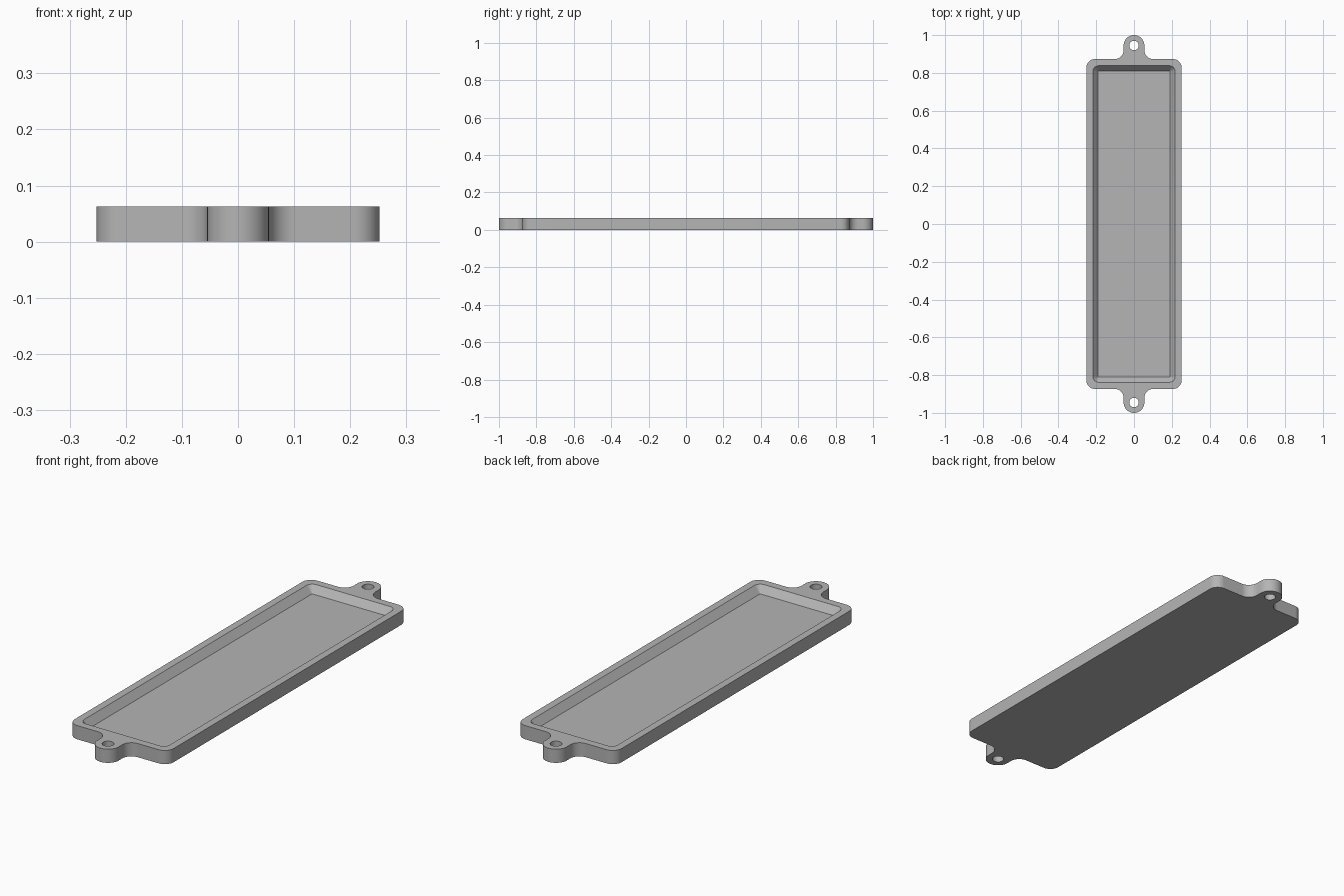
import bpy, bmesh, math
from mathutils import Vector

HEIGHT, DEPTH = 0.063, 0.032
HALF_X, HALF_Y, CORNER = 0.252, 0.873, 0.045
TAB_Y, TAB_R, HOLE_R, FILLET = 0.945, 0.055, 0.025, 0.047

if "Cube" in bpy.data.objects:
    bpy.data.objects.remove(bpy.data.objects["Cube"])

grey = bpy.data.materials.new("grey plastic")
grey.use_nodes = True
colour = (0.46, 0.46, 0.46, 1)
grey.diffuse_color = colour
grey.node_tree.nodes["Principled BSDF"].inputs["Base Color"].default_value = colour


def arc(cx, cy, r, start, end, steps=10):
    angles = [math.radians(start + (end - start) * i / steps) for i in range(steps + 1)]
    return [(cx + r * math.cos(a), cy + r * math.sin(a)) for a in angles]


def rounded_rect(hx, hy, r):
    x, y = hx - r, hy - r
    return (arc(x, y, r, 0, 90) + arc(-x, y, r, 90, 180)
            + arc(-x, -y, r, 180, 270) + arc(x, -y, r, 270, 360))


def loft(name, lower, upper, z0, z1):
    """Closed solid between two matching outlines."""
    bm = bmesh.new()
    a = [bm.verts.new((x, y, z0)) for x, y in lower]
    b = [bm.verts.new((x, y, z1)) for x, y in upper]
    n = len(a)
    for i in range(n):
        j = (i + 1) % n
        bm.faces.new((a[i], a[j], b[j], b[i]))
    bm.faces.new(a[::-1])
    bm.faces.new(b)
    mesh = bpy.data.meshes.new(name)
    bm.to_mesh(mesh)
    bm.free()
    obj = bpy.data.objects.new(name, mesh)
    bpy.context.collection.objects.link(obj)
    return obj


# Tray outline: half of it, then the same half turned about the centre
fx, fy = TAB_R + FILLET, HALF_Y + FILLET
half = (arc(HALF_X - CORNER, HALF_Y - CORNER, CORNER, 0, 90)
        + arc(fx, fy, FILLET, 270, 180)
        + arc(0, TAB_Y, TAB_R, 0, 180, 24)
        + arc(-fx, fy, FILLET, 0, -90)
        + arc(-HALF_X + CORNER, HALF_Y - CORNER, CORNER, 90, 180))
outline = half + [(-x, -y) for x, y in half]
tray = loft("tray", outline, outline, 0, HEIGHT)
tray.data.materials.append(grey)

# Pocket with sloping walls, continued a little above the rim
inset = 0.028
floor_z, over = HEIGHT - DEPTH, 0.01
rise = inset * over / DEPTH
pocket = loft("pocket_cutter", rounded_rect(0.19, 0.81, 0.003),
              rounded_rect(0.19 + inset + rise, 0.81 + inset + rise, 0.003 + inset + rise),
              floor_z, HEIGHT + over)
cutters = [pocket]

# Screw holes through both tabs
for side in (-1, 1):
    ring = arc(0, side * TAB_Y, HOLE_R, 0, 360, 32)[:-1]
    cutters.append(loft("hole_cutter", ring, ring, -0.05, HEIGHT + 0.05))

bpy.context.view_layer.objects.active = tray
tray.select_set(True)
for cutter in cutters:
    cutter.hide_render = True
    cut = tray.modifiers.new("cut", "BOOLEAN")
    cut.operation, cut.solver, cut.object = "DIFFERENCE", "EXACT", cutter
    bpy.ops.object.modifier_apply(modifier=cut.name)
    bpy.data.objects.remove(cutter)

bpy.ops.object.shade_smooth_by_angle(angle=math.radians(30))
